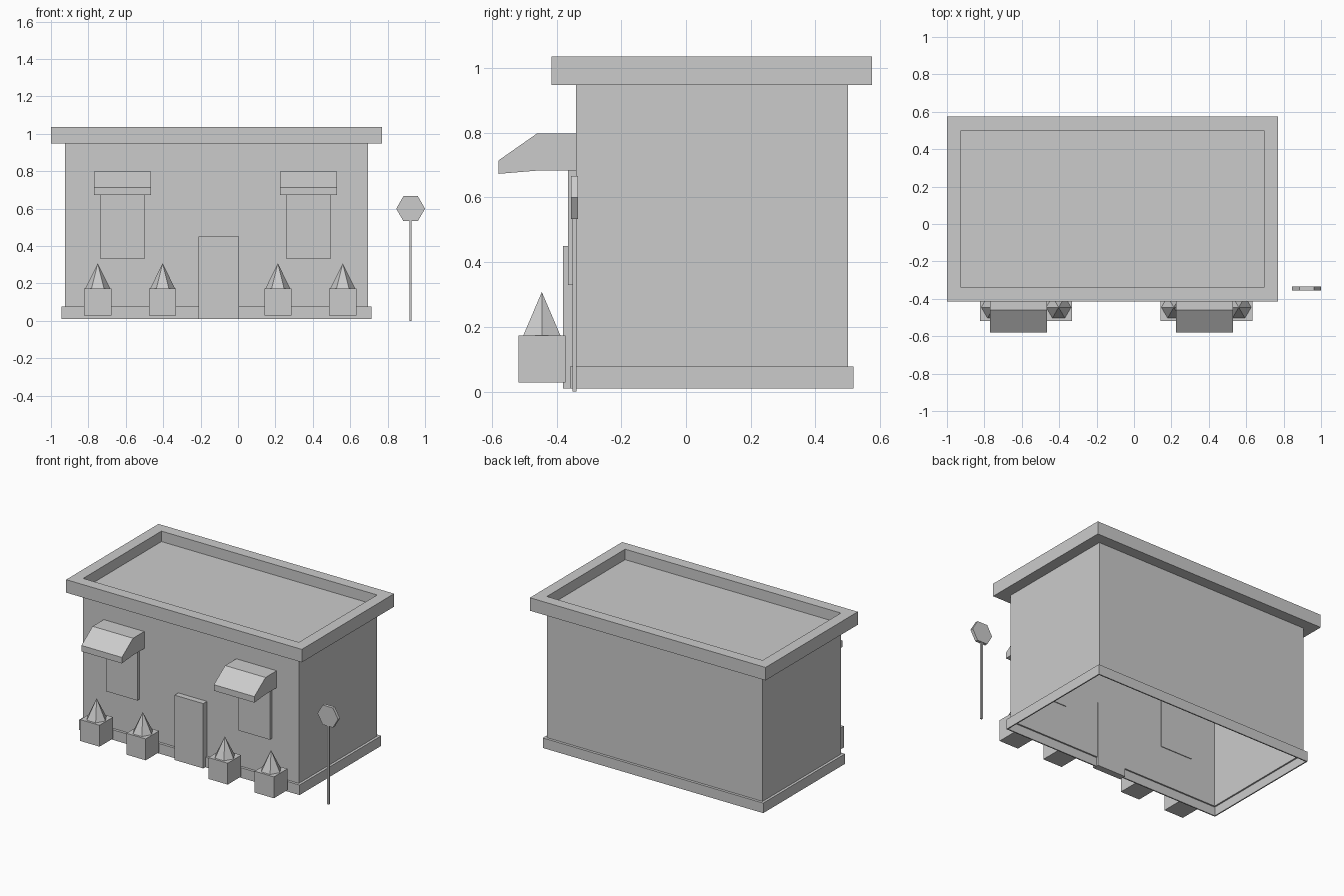
import bpy, bmesh, math
from mathutils import Matrix

cube = bpy.data.objects.get("Cube")
if cube:
    bpy.data.objects.remove(cube, do_unlink=True)

grey = bpy.data.materials.new("plain grey")
grey.use_nodes = True
grey.diffuse_color = (0.6, 0.6, 0.6, 1)
grey.node_tree.nodes["Principled BSDF"].inputs["Base Color"].default_value = (0.6, 0.6, 0.6, 1)

# Wall rectangle: centre and half sizes
CX, CY, HX, HY = -0.115, 0.08, 0.81, 0.42


def finish(name, bm):
    bmesh.ops.recalc_face_normals(bm, faces=bm.faces)
    mesh = bpy.data.meshes.new(name)
    bm.to_mesh(mesh)
    bm.free()
    mesh.materials.append(grey)
    obj = bpy.data.objects.new(name, mesh)
    bpy.context.collection.objects.link(obj)
    return obj


def box(name, x0, x1, y0, y1, z0, z1):
    bm = bmesh.new()
    bmesh.ops.create_cube(bm, size=1)
    bmesh.ops.scale(bm, vec=(x1 - x0, y1 - y0, z1 - z0), verts=bm.verts)
    bmesh.ops.translate(bm, vec=((x0 + x1) / 2, (y0 + y1) / 2, (z0 + z1) / 2), verts=bm.verts)
    return finish(name, bm)


def rect_shell(name, rings, cap=False, closed=False):
    """Skin rectangular rings given as (offset from wall, height)."""
    bm = bmesh.new()
    loops = []
    for off, z in rings:
        loops.append([bm.verts.new((CX + sx * (HX + off), CY + sy * (HY + off), z))
                      for sx, sy in ((-1, -1), (1, -1), (1, 1), (-1, 1))])
    pairs = list(zip(loops, loops[1:]))
    if closed:
        pairs.append((loops[-1], loops[0]))
    for a, b in pairs:
        for i in range(4):
            j = (i + 1) % 4
            bm.faces.new((a[i], a[j], b[j], b[i]))
    if cap:
        bm.faces.new(loops[0])
    return finish(name, bm)


def hex_solid(name, r1, r2, depth, matrix):
    bm = bmesh.new()
    bmesh.ops.create_cone(bm, cap_ends=True, segments=6, radius1=r1, radius2=r2, depth=depth)
    # Put corners on the x axis
    if not any(abs(v.co.y) < 1e-4 and abs(v.co.x) > 0.01 for v in bm.verts):
        bmesh.ops.rotate(bm, matrix=Matrix.Rotation(math.pi / 6, 3, "Z"), verts=bm.verts)
    bmesh.ops.transform(bm, matrix=matrix, verts=bm.verts)
    return finish(name, bm)


# Hollow building, open below, with a thin skirt round the foot
rect_shell("walls_and_roof_deck", [(0, 0.965), (0, 0.078)], cap=True)
rect_shell("base_skirt", [(0, 0.078), (0.018, 0.078), (0.018, 0.01),
                          (0.01, 0.01), (0.01, 0.07), (0, 0.07)], closed=True)

# Raised roof rim
rect_shell("roof_rim", [(0, 0.948), (0.075, 0.948), (0.075, 1.036), (0, 1.036)], closed=True)

# Door
box("door", -0.21, 0.005, -0.38, -0.335, 0.01, 0.45)

# Windows with awnings
awning_profile = [(-0.34, 0.798), (-0.46, 0.798), (-0.58, 0.714),
                  (-0.58, 0.673), (-0.46, 0.683), (-0.34, 0.683)]
for side, x in (("right", -0.618), ("left", 0.377)):
    box(side + "_window", x - 0.118, x + 0.118, -0.365, -0.335, 0.33, 0.7)
    bm = bmesh.new()
    face = bm.faces.new([bm.verts.new((x - 0.152, y, z)) for y, z in awning_profile])
    ext = bmesh.ops.extrude_face_region(bm, geom=[face], use_keep_orig=True)
    verts = [e for e in ext["geom"] if isinstance(e, bmesh.types.BMVert)]
    bmesh.ops.translate(bm, vec=(0.304, 0, 0), verts=verts)
    finish(side + "_awning", bm)

# Planters with pointed shrubs
PY = -0.4455
for i, x in enumerate((-0.75, -0.403, 0.213, 0.56), 1):
    box(f"planter_{i}", x - 0.0725, x + 0.0725, PY - 0.0725, PY + 0.0725, 0.028, 0.173)
    hex_solid(f"shrub_{i}", 0.068, 0, 0.138, Matrix.Translation((x, PY, 0.239)))

# Street sign
box("sign_post", 0.916, 0.928, -0.351, -0.339, 0, 0.56)
hex_solid("sign_plate", 0.077, 0.077, 0.021,
          Matrix.Translation((0.923, -0.345, 0.6)) @ Matrix.Rotation(math.pi / 2, 4, "X"))
